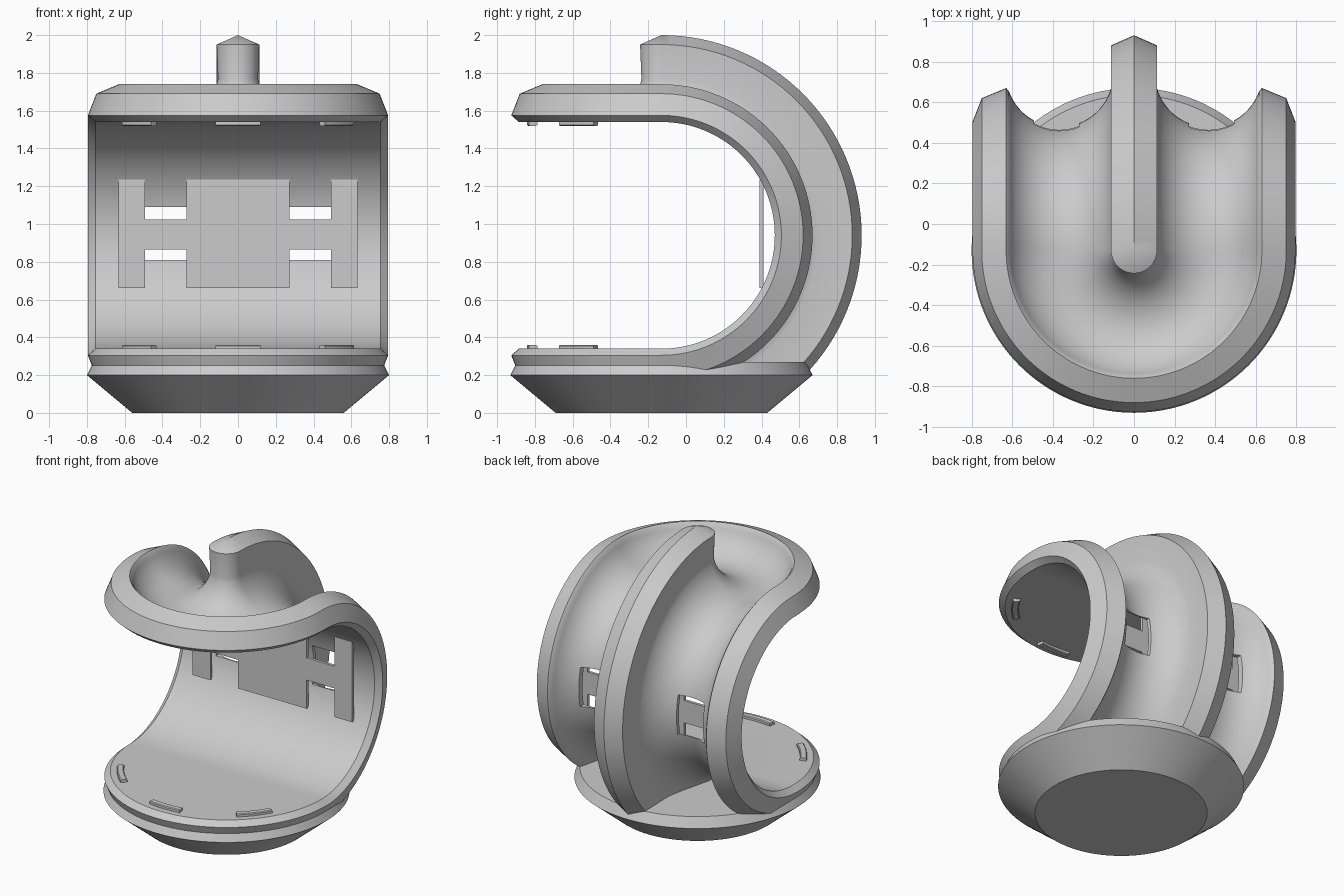
import bpy, bmesh
from math import sin, cos, pi, radians
from mathutils import Matrix, Vector

if "Cube" in bpy.data.objects:
    bpy.data.objects.remove(bpy.data.objects["Cube"])

CY, CZ = -0.13, 0.94          # bend centre of the C shape
STEPS = 64

grey = bpy.data.materials.new("plain_grey")
grey.use_nodes = True
colour = (0.6, 0.6, 0.6, 1)
grey.diffuse_color = colour
grey.node_tree.nodes["Principled BSDF"].inputs["Base Color"].default_value = colour


def finish(name, bm):
    """Clean the mesh, make an object and shade it."""
    bmesh.ops.remove_doubles(bm, verts=bm.verts, dist=1e-4)
    bmesh.ops.recalc_face_normals(bm, faces=bm.faces)
    mesh = bpy.data.meshes.new(name)
    bm.to_mesh(mesh)
    bm.free()
    obj = bpy.data.objects.new(name, mesh)
    bpy.context.collection.objects.link(obj)
    mesh.materials.append(grey)
    return obj


def smooth(obj):
    bpy.ops.object.select_all(action='DESELECT')
    obj.select_set(True)
    bpy.context.view_layer.objects.active = obj
    bpy.ops.object.shade_smooth_by_angle(angle=radians(21))


def skin(bm, rows, closed=False):
    """Bridge rows of points with quads."""
    rows = [[bm.verts.new(p) for p in row] for row in rows]
    pairs = list(zip(rows, rows[1:]))
    if closed:
        pairs.append((rows[-1], rows[0]))
    for a, b in pairs:
        n = len(a)
        for i in range(n - 1):
            bm.faces.new((a[i], a[i + 1], b[i + 1], b[i]))


def turn(profile, start, sweep, count, height):
    """Rows of a (radius, level) profile turned about the upright axis."""
    rows = []
    for k in range(count + 1):
        a = start + sweep * k / count
        rows.append([(r * cos(a), CY + r * sin(a), height(l)) for r, l in profile])
    return rows


def add_box(bm, x, y, z):
    mid = Vector([(a + b) / 2 for a, b in (x, y, z)])
    size = [b - a for a, b in (x, y, z)]
    bmesh.ops.create_cube(bm, size=1, matrix=Matrix.Translation(mid) @ Matrix.Diagonal((*size, 1)))


# Half cross-section: spine ridge, scooped groove, bevelled rim, flat inside
groove = [(0.367 + 0.265 * cos(a), 0.875 + 0.267 * sin(a))
          for a in (radians(190 + 150 * i / 28) for i in range(29))]
half = [(0, 1.06), (0.113, 1.01)] + groove + [
    (0.63, 0.80), (0.75, 0.75), (0.795, 0.635), (0.755, 0.60), (0, 0.60)]

# C-shaped shell: bent back plus rounded upper and lower front halves
bm = bmesh.new()
for side in (1, -1):
    skin(bm, [[(side * x, CY + r * sin(pi * k / STEPS), CZ + r * cos(pi * k / STEPS))
               for x, r in half] for k in range(STEPS + 1)])
for sign in (1, -1):
    skin(bm, turn(half, 0, -pi, STEPS, lambda l: CZ + sign * l))
shell = finish("curved_shell", bm)

# Cut two rear windows, and trim the ridge where it enters the base
bm = bmesh.new()
for x in ((0.272, 0.493), (-0.493, -0.272)):
    add_box(bm, x, (0.3, 0.9), (0.81, 1.09))
add_box(bm, (-2, 2), (-2, 2), (-1, 0.15))
cutter = finish("window_cutter", bm)
cutter.hide_render = True
cut = shell.modifiers.new("windows", 'BOOLEAN')
cut.operation, cut.solver, cut.object = 'DIFFERENCE', 'EXACT', cutter
bpy.context.view_layer.objects.active = shell
bpy.ops.object.modifier_apply(modifier=cut.name)
bpy.data.objects.remove(cutter)
smooth(shell)

# Round base with tapered underside
bm = bmesh.new()
base = [(0, 0), (0.56, 0), (0.80, 0.20), (0.765, 0.27), (0, 0.27)]
skin(bm, turn(base, 0, 2 * pi, 2 * STEPS, lambda l: l))
smooth(finish("round_base", bm))

# Flat panel with a notched bar at each side
bm = bmesh.new()
edge = [(0.272, 1.235), (0.272, 1.025), (0.493, 1.025), (0.493, 1.235), (0.633, 1.235),
        (0.633, 0.66), (0.493, 0.66), (0.493, 0.865), (0.272, 0.865), (0.272, 0.66)]
outline = edge + [(-x, z) for x, z in reversed(edge)]
panel = bm.faces.new([bm.verts.new((x, 0.39, z)) for x, z in outline])
grown = bmesh.ops.extrude_face_region(bm, geom=[panel])
bmesh.ops.translate(bm, vec=(0, 0.02, 0),
                    verts=[v for v in grown["geom"] if isinstance(v, bmesh.types.BMVert)])
finish("rear_panel", bm)

# Small curved locating ribs on both facing discs
rib = [(0.667, 0.61), (0.667, 0.585), (0.673, 0.58), (0.706, 0.58), (0.712, 0.585), (0.712, 0.61), (0.667, 0.61)]
for level, sign in (("upper", 1), ("lower", -1)):
    for place, angle in (("right", -140), ("front", -90), ("left", -40)):
        bm = bmesh.new()
        rows = turn(rib, radians(angle - 9.7), radians(19.4), 8, lambda l: CZ + sign * l)
        skin(bm, rows)
        for row in (rows[0], rows[-1]):
            bm.faces.new([bm.verts.new(p) for p in row[:-1]])
        smooth(finish(f"{level}_{place}_rib", bm))
